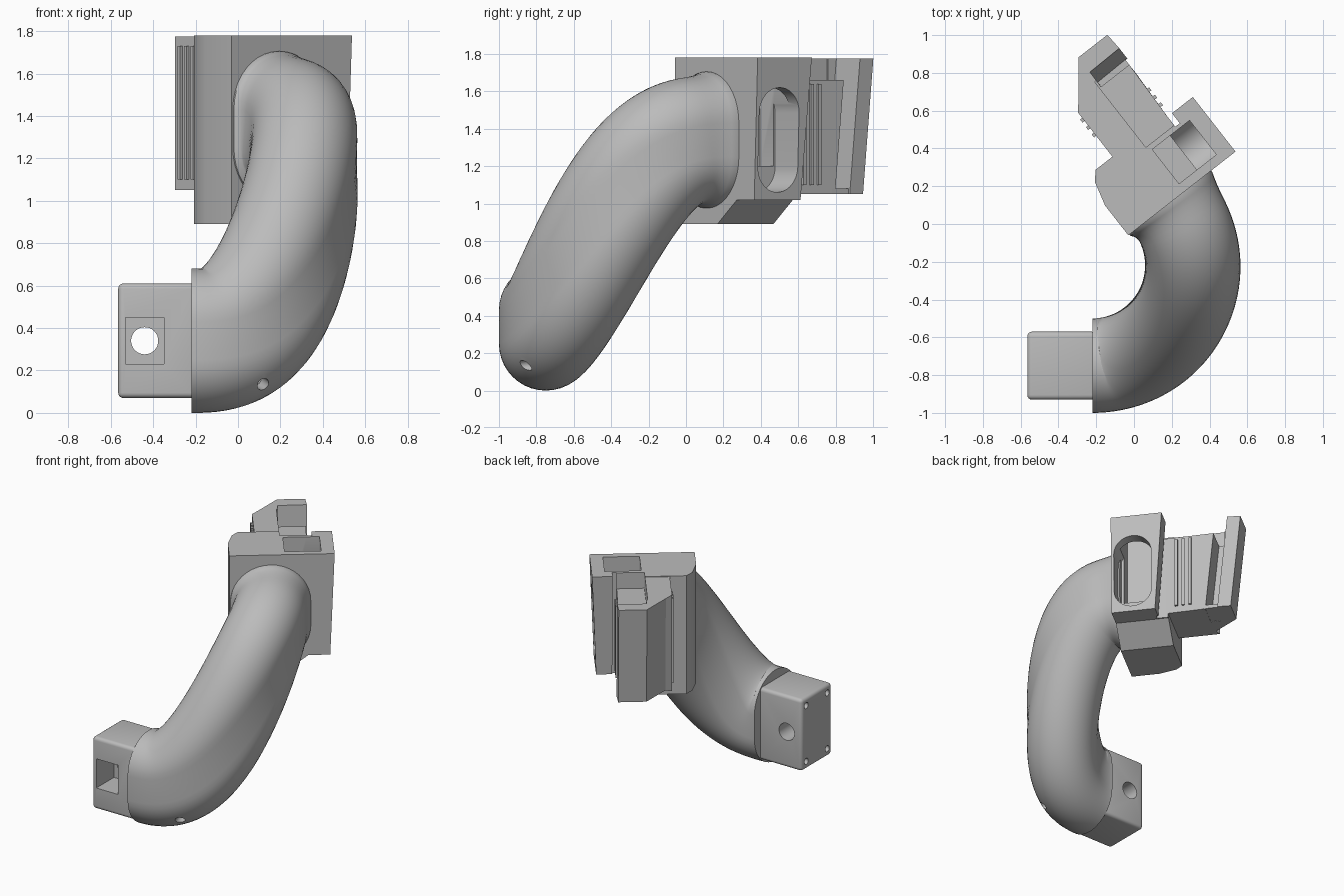
import bpy, bmesh, math
from mathutils import Matrix, Vector

old = bpy.data.objects.get("Cube")
if old:
    bpy.data.objects.remove(old, do_unlink=True)

grey = bpy.data.materials.new("plain grey")
grey.use_nodes = True
colour = (0.5, 0.5, 0.5, 1)
grey.diffuse_color = colour
grey.node_tree.nodes["Principled BSDF"].inputs["Base Color"].default_value = colour

TURN = math.radians(38)
# Frame of the turned bracket: u along its front plate, v backwards
BRACKET = Matrix.Translation((-0.03, -0.06, 0)) @ Matrix.Rotation(TURN, 4, 'Z')
WORLD = Matrix.Identity(4)


def finish(bm, name, frame=WORLD):
    bmesh.ops.transform(bm, matrix=frame, verts=bm.verts)
    bmesh.ops.recalc_face_normals(bm, faces=bm.faces)
    mesh = bpy.data.meshes.new(name)
    bm.to_mesh(mesh)
    bm.free()
    mesh.materials.append(grey)
    ob = bpy.data.objects.new(name, mesh)
    bpy.context.scene.collection.objects.link(ob)
    return ob


def loft(rings, name, frame=WORLD):
    bm = bmesh.new()
    loops = [[bm.verts.new(p) for p in ring] for ring in rings]
    n = len(loops[0])
    for a, b in zip(loops, loops[1:]):
        for i in range(n):
            bm.faces.new((a[i], a[(i + 1) % n], b[(i + 1) % n], b[i]))
    bm.faces.new(loops[0])
    bm.faces.new(loops[-1])
    return finish(bm, name, frame)


def tapered(bottom, low, top, high, name):
    """Bracket solid between two outlines with matching corners."""
    return loft([[(u, v, z) for u, v in pts] for pts, z in ((bottom, low), (top, high))],
                name, BRACKET)


def box(lo, hi, name, frame=WORLD):
    pts = [(lo[0], lo[1]), (hi[0], lo[1]), (hi[0], hi[1]), (lo[0], hi[1])]
    return loft([[(x, y, z) for x, y in pts] for z in (lo[2], hi[2])], name, frame)


def rod(start, end, radius, name):
    bm = bmesh.new()
    start, end = Vector(start), Vector(end)
    d = end - start
    m = Matrix.Translation((start + end) / 2) @ d.to_track_quat('Z', 'Y').to_matrix().to_4x4()
    bmesh.ops.create_cone(bm, cap_ends=True, segments=32, radius1=radius,
                          radius2=radius, depth=d.length, matrix=m)
    return finish(bm, name)


def apply(ob, mod):
    bpy.context.view_layer.objects.active = ob
    bpy.ops.object.modifier_apply(modifier=mod.name)


def cut(ob, *cutters):
    for c in cutters:
        mod = ob.modifiers.new("cut", 'BOOLEAN')
        mod.operation = 'DIFFERENCE'
        mod.object = c
        apply(ob, mod)
        bpy.data.objects.remove(c, do_unlink=True)


def bevel(ob, width, segments):
    mod = ob.modifiers.new("bevel", 'BEVEL')
    mod.width = width
    mod.segments = segments
    apply(ob, mod)


def smooth(ob):
    bpy.ops.object.select_all(action='DESELECT')
    ob.select_set(True)
    bpy.context.view_layer.objects.active = ob
    bpy.ops.object.shade_smooth_by_angle(angle=math.radians(35))


def oblong(half_width, half_height, n=20):
    """Stadium outline, taller than wide."""
    pts = []
    for side in (1, -1):
        for i in range(n + 1):
            a = math.pi * i / n
            pts.append((side * half_width * math.cos(a),
                        side * (half_height - half_width + half_width * math.sin(a))))
    return pts


# Curved neck: an oblong section swept along a rising arc, flared into the bracket
STEPS, RADIUS, SWEEP = 56, 0.53, math.pi / 2 + TURN
rings = []
for i in range(STEPS + 1):
    t = i / STEPS
    a = -math.pi / 2 + SWEEP * t
    out = Vector((math.cos(a), math.sin(a), 0))
    ahead = Vector((-math.sin(a), math.cos(a), 0))
    rise = 30 * (t * (1 - t)) ** 2 / (RADIUS * SWEEP)
    tangent = (ahead + Vector((0, 0, rise))).normalized()
    up = out.cross(tangent)
    height = 0.34 + t ** 3 * (6 * t * t - 15 * t + 10)
    centre = Vector((-0.22, -0.22, height)) + RADIUS * out
    flare = 0.025 * max(0, (t - 0.92) / 0.08) ** 2
    rings.append([centre + out * p + up * q for p, q in oblong(0.25 + flare, 0.34 + flare)])
rings.append([p + ahead * 0.04 for p in rings[-1]])
neck = loft(rings, "curved_neck")
cut(neck, rod((0.14, -0.95, 0.12), (0.08, -0.7, 0.16), 0.03, "drain_cutter"))
smooth(neck)

# Connector plug with square nut recess, cross hole and corner screw holes
plug = box((-0.565, -0.93, 0.07), (-0.2, -0.57, 0.61), "connector_plug")
bevel(plug, 0.025, 4)
cut(plug,
    box((-0.53, -1, 0.23), (-0.35, -0.72, 0.45), "recess_cutter"),
    rod((-0.44, -1, 0.34), (-0.44, -0.5, 0.34), 0.064, "hole_cutter"))
for sy in (-1, 1):
    for sz in (-1, 1):
        y, z = -0.75 + sy * 0.125, 0.34 + sz * 0.21
        cut(plug, rod((-0.6, y, z), (-0.48, y, z), 0.023, "screw_cutter"))
smooth(plug)


def arm_recess():
    return box((0.36, 0.31, 1.66), (0.565, 0.75, 1.9), "recess_cutter", BRACKET)


# Bracket block: drafted end, chamfered underside, top pocket and oblong side window
outline = [(0, 0), (0.72, 0), (0.72, 0.367), (0.58, 0.367), (0.58, 0.3), (0.55, 0.3),
           (0.55, 0.38), (0.076, 0.38), (0.034, 0.33), (0, 0.2)]
drafted = [(0, 0), (0.685, 0), (0.685, 0.305), (0.58, 0.305), (0.58, 0.3), (0.55, 0.3),
           (0.55, 0.38), (0.076, 0.38), (0.034, 0.33), (0, 0.2)]
block = tapered(drafted, 0.89, outline, 1.78, "bracket_block")
under = [(0.37, 0.89), (0.54, 1.02), (0.8, 1.02), (0.8, 0.8), (0.37, 0.8)]
cut(block,
    loft([[(u, v, z) for u, z in under] for v in (-0.1, 0.5)], "underside_cutter", BRACKET),
    box((0.38, 0.05, 1.2), (0.63, 0.28, 1.9), "pocket_cutter", BRACKET),
    loft([[(u, 0.155 + p, 1.34 + q) for p, q in oblong(0.135, 0.28)] for u in (0.5, 0.8)],
         "window_cutter", BRACKET),
    arm_recess())
smooth(block)

# Rear arm with hooked end; its end face leans forward towards the bottom
arm_outline = [(0.19, 0.36), (0.55, 0.36), (0.56, 0.72), (0.37, 0.72), (0.372, 0.806),
               (0.572, 0.81), (0.566, 0.905), (0.373, 0.905), (0.235, 0.73), (0.19, 0.676)]
lean = [(u, v - (0.07 if v > 0.7 else 0)) for u, v in arm_outline]
arm = tapered(lean, 1.05, arm_outline, 1.775, "hooked_arm")
cut(arm, arm_recess())

# Floor closing the bottom of the hook slot
box((0.36, 0.63, 1.052), (0.56, 0.76, 1.08), "slot_floor", BRACKET)

# Grip ribs on both sides of the arm
for side, u, start, top in (("left", 0.19, 0.52, 1.73), ("right", 0.555, 0.43, 1.64)):
    for i in range(3):
        v = start + 0.05 * i
        box((u - 0.014, v, 1.1), (u + 0.014, v + 0.02, top), f"{side}_rib_{i + 1}", BRACKET)
